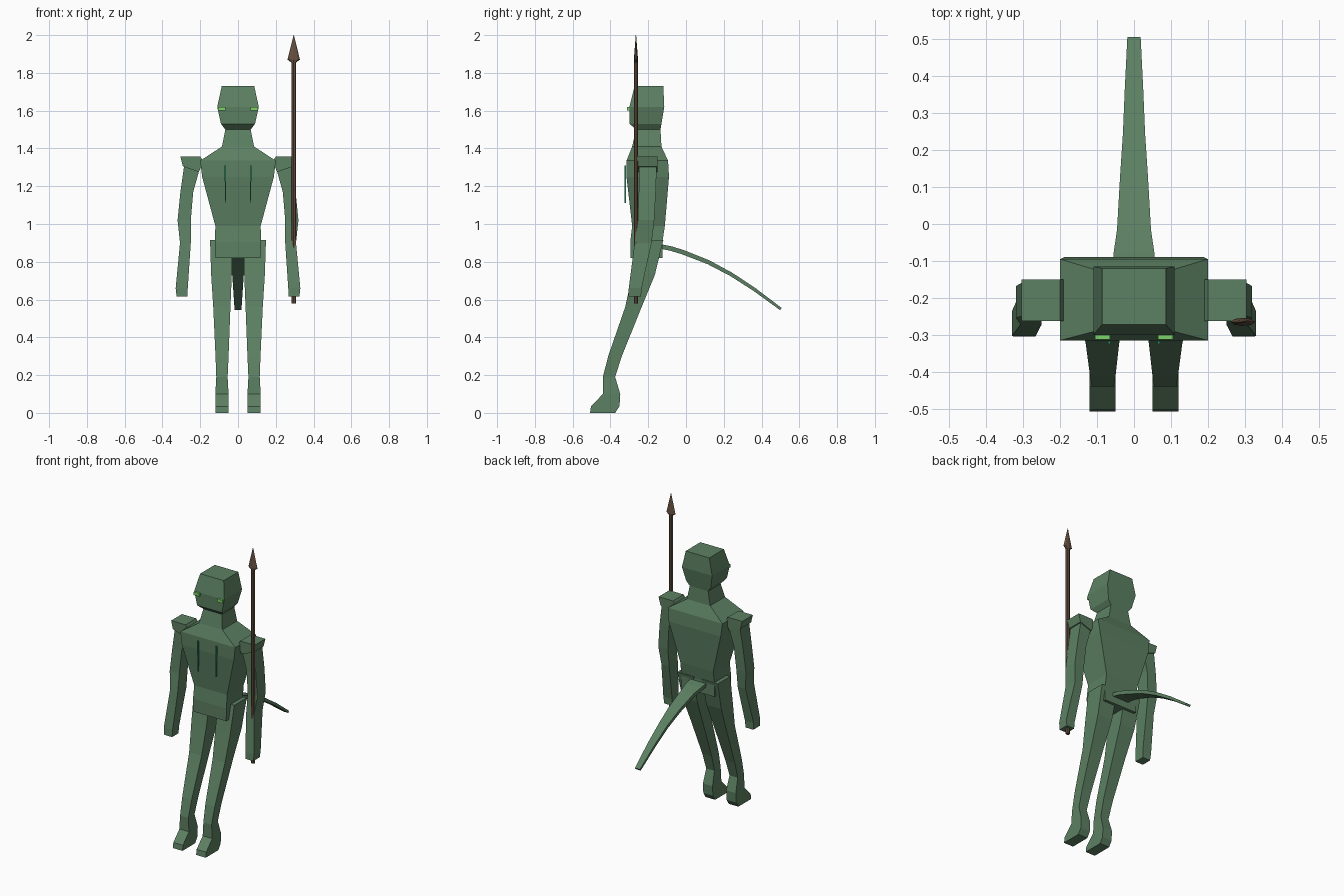
import bpy, bmesh, math
from mathutils import Vector


def material(name, rgb):
    m = bpy.data.materials.new(name)
    m.diffuse_color = (*rgb, 1)
    return m


SCALES = material("green_hide", (0.107, 0.216, 0.122))
GLOW = material("bright_green", (0.2, 0.64, 0.14))
TEAL = material("teal", (0.03, 0.30, 0.15))
WOOD = material("brown_wood", (0.13, 0.08, 0.05))


def rect(x0, x1, y0, y1, z):
    return [(x0, y0, z), (x1, y0, z), (x1, y1, z), (x0, y1, z)]


def loft(name, rings, mat, mirror=False):
    """Skin a list of equal-length rings and cap both ends."""
    bm = bmesh.new()
    loops = [[bm.verts.new(p) for p in ring] for ring in rings]
    n = len(loops[0])
    for a, b in zip(loops, loops[1:]):
        for i in range(n):
            j = (i + 1) % n
            bm.faces.new((a[i], a[j], b[j], b[i]))
    bm.faces.new(loops[0][::-1])
    bm.faces.new(loops[-1])
    bmesh.ops.recalc_face_normals(bm, faces=bm.faces)
    me = bpy.data.meshes.new(name)
    bm.to_mesh(me)
    bm.free()
    ob = bpy.data.objects.new(name, me)
    bpy.context.collection.objects.link(ob)
    me.materials.append(mat)
    if mirror:
        ob.modifiers.new("Mirror", 'MIRROR')
    return ob


# torso, neck and head: half width, front y, back y, z
body = [
    (0.12, -0.295, -0.125, 0.82), (0.122, -0.295, -0.125, 0.905),
    (0.12, -0.285, -0.112, 0.99), (0.19, -0.315, -0.09, 1.25),
    (0.2, -0.315, -0.095, 1.335), (0.085, -0.285, -0.13, 1.41),
    (0.067, -0.265, -0.135, 1.5), (0.09, -0.298, -0.13, 1.53),
    (0.11, -0.3, -0.115, 1.62), (0.086, -0.272, -0.12, 1.73)]
loft("torso_and_head", [rect(-w, w, f, b, z) for w, f, b, z in body], SCALES)

# legs with feet
leg = [
    (0.03, 0.148, -0.25, -0.12, 0.915), (0.033, 0.142, -0.285, -0.165, 0.73),
    (0.04, 0.131, -0.322, -0.235, 0.56), (0.05, 0.119, -0.412, -0.34, 0.3),
    (0.055, 0.115, -0.44, -0.375, 0.19), (0.05, 0.12, -0.44, -0.348, 0.1),
    (0.05, 0.12, -0.503, -0.352, 0.035), (0.05, 0.12, -0.508, -0.375, 0.0)]
loft("legs", [rect(*r) for r in leg], SCALES, True)

# arms with hands
arm = [
    (0.198, 0.285, -0.25, -0.155, 1.31), (0.237, 0.305, -0.25, -0.16, 1.17),
    (0.25, 0.32, -0.255, -0.168, 1.02), (0.25, 0.307, -0.272, -0.182, 0.9),
    (0.266, 0.33, -0.303, -0.235, 0.66), (0.268, 0.325, -0.305, -0.238, 0.615)]
loft("arms", [rect(*r) for r in arm], SCALES, True)

# shoulder pads
pad = [(0.305, 1.358), (0.2, 1.358), (0.185, 1.332), (0.207, 1.275), (0.292, 1.305)]
loft("shoulder_pads", [[(x, y, z) for x, z in pad] for y in (-0.262, -0.15)],
     SCALES, True)

# tail: y, z, half width, half thickness
path = [(-0.13, 0.88, 0.058, 0.012), (-0.08, 0.87, 0.055, 0.012),
        (-0.02, 0.852, 0.046, 0.012), (0.12, 0.797, 0.038, 0.011),
        (0.24, 0.733, 0.03, 0.01), (0.36, 0.655, 0.025, 0.009),
        (0.502, 0.55, 0.018, 0.007)]
tail = []
for i, (y, z, w, t) in enumerate(path):
    a, b = path[max(i - 1, 0)], path[min(i + 1, len(path) - 1)]
    d = Vector((b[0] - a[0], b[1] - a[1])).normalized()
    oy, oz = -d.y * t, d.x * t
    tail.append([(-w, y + oy, z + oz), (w, y + oy, z + oz),
                 (w, y - oy, z - oz), (-w, y - oy, z - oz)])
loft("tail", tail, SCALES)

# eyes
loft("eyes", [rect(0.065, 0.105, -0.313, -0.285, z) for z in (1.6, 1.62)],
     GLOW, True)

# chest stripes
loft("chest_stripes", [rect(0.067 - w, 0.067 + w, -0.325, -0.317, z)
                       for w, z in ((0.002, 1.11), (0.003, 1.21), (0.004, 1.31))],
     TEAL, True)


# spear
def circle(rx, ry, z, n=8):
    return [(0.295 + rx * math.cos(math.tau * i / n),
             -0.265 + ry * math.sin(math.tau * i / n), z) for i in range(n)]


loft("spear_shaft", [circle(0.013, 0.011, z) for z in (0.58, 1.87)], WOOD)
loft("spear_head", [circle(0.012, 0.009, 1.855), circle(0.033, 0.011, 1.87),
                    circle(0.001, 0.001, 2.0)], WOOD)
